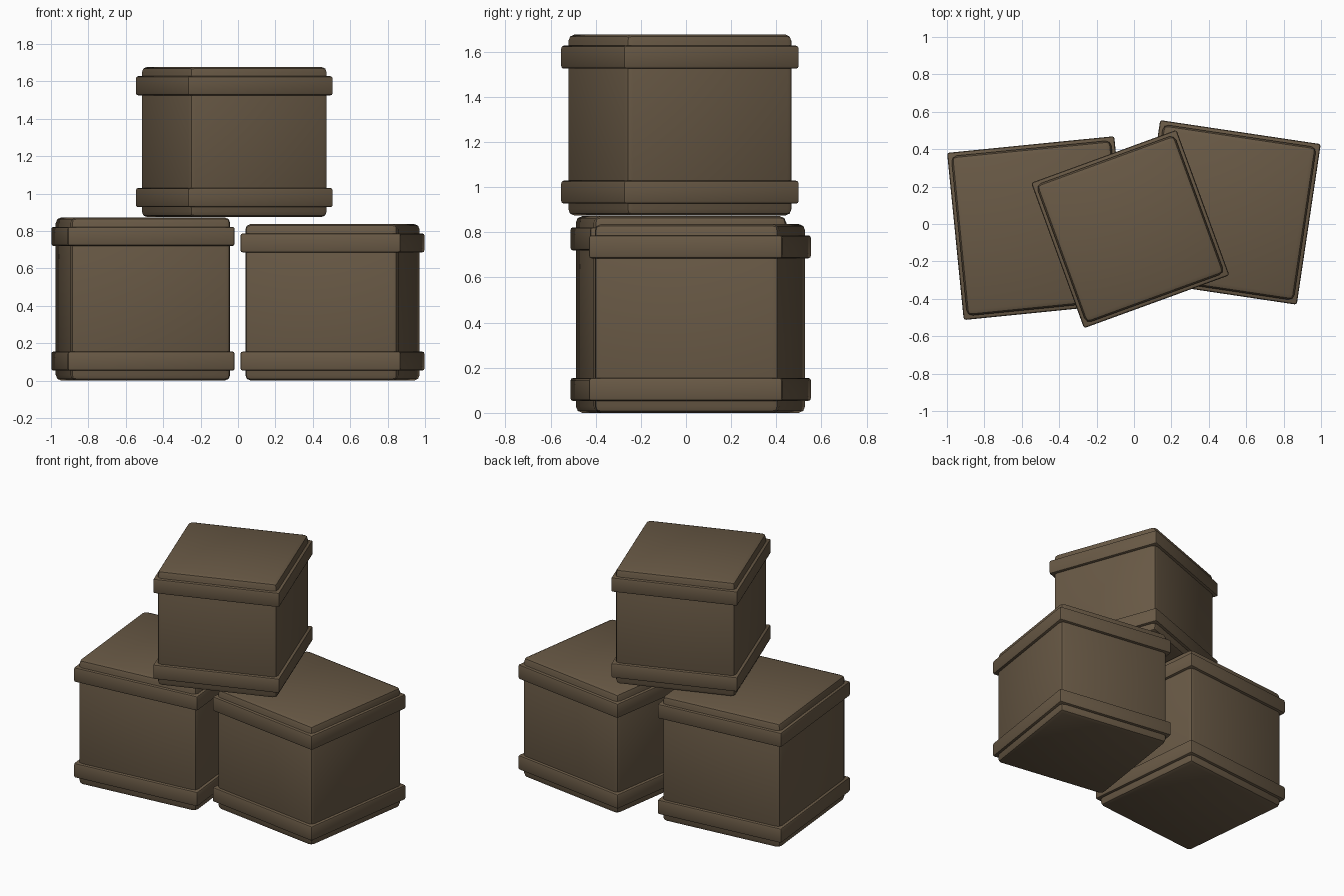
import bpy, bmesh, math
from mathutils import Matrix

if "Cube" in bpy.data.objects:
    bpy.data.objects.remove(bpy.data.objects["Cube"])

wood = bpy.data.materials.new("dark_brown_wood")
wood.diffuse_color = (0.14, 0.10, 0.06, 1)
wood.use_nodes = True
wood.node_tree.nodes["Principled BSDF"].inputs["Base Color"].default_value = wood.diffuse_color


def rounded_box(name, width, z0, z1, bevel, center, angle):
    """Square bevelled block between two heights, turned about z."""
    bm = bmesh.new()
    bmesh.ops.create_cube(bm, size=1)
    bmesh.ops.scale(bm, vec=(width, width, z1 - z0), verts=bm.verts)
    bmesh.ops.bevel(bm, geom=bm.edges[:], offset=bevel, segments=2,
                    profile=0.5, affect='EDGES')
    me = bpy.data.meshes.new(name)
    bm.to_mesh(me)
    bm.free()
    me.materials.append(wood)
    ob = bpy.data.objects.new(name, me)
    bpy.context.collection.objects.link(ob)
    ob.matrix_world = (Matrix.Translation((center[0], center[1], (z0 + z1) / 2))
                       @ Matrix.Rotation(math.radians(angle), 4, 'Z'))
    bpy.ops.object.select_all(action='DESELECT')
    ob.select_set(True)
    bpy.context.view_layer.objects.active = ob
    bpy.ops.object.shade_smooth_by_angle(angle=math.radians(30))


def crate(name, width, z0, z1, center, angle):
    # body, with a projecting band near the bottom and the top
    rounded_box(name + "_body", width - 0.04, z0, z1, 0.03, center, angle)
    rounded_box(name + "_lower_band", width, z0 + 0.053, z0 + 0.155,
                0.012, center, angle)
    rounded_box(name + "_upper_band", width, z1 - 0.152, z1 - 0.05,
                0.012, center, angle)


crate("left_crate", 0.898, 0.0, 0.872, (-0.508, -0.022), 5.7)
crate("right_crate", 0.868, 0.0, 0.837, (0.505, 0.062), -8.5)
crate("top_crate", 0.827, 0.874, 1.677, (-0.02, -0.027), 20)
